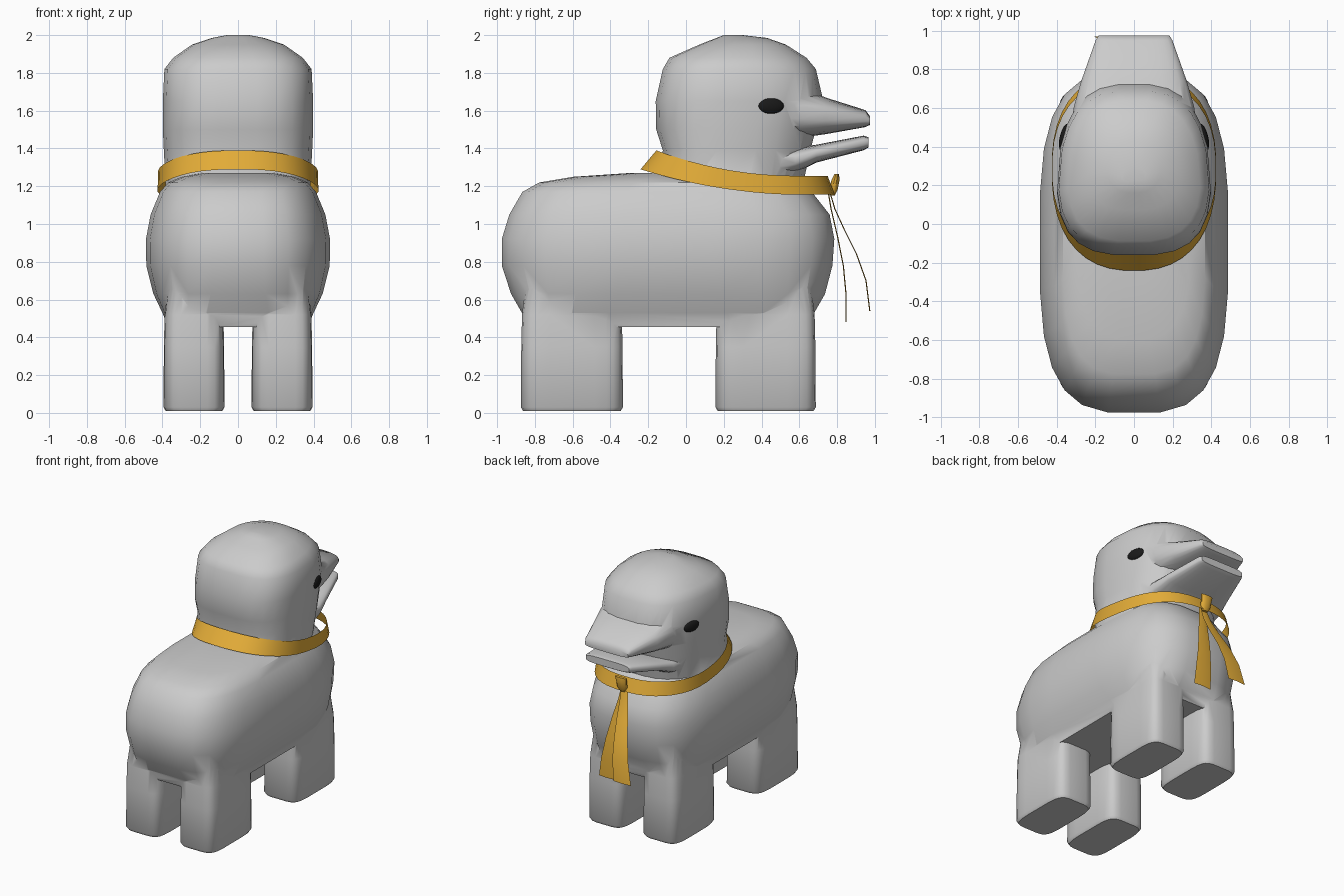
import bpy, bmesh
from math import sin, cos, pi, radians
from mathutils import Vector

if "Cube" in bpy.data.objects:
    bpy.data.objects.remove(bpy.data.objects["Cube"])


def material(name, rgb):
    m = bpy.data.materials.new(name)
    m.diffuse_color = (*rgb, 1)
    m.use_nodes = True
    m.node_tree.nodes["Principled BSDF"].inputs["Base Color"].default_value = m.diffuse_color
    return m


def make(name, rings, closed=True, caps=True, mat=None):
    """Skin a list of equal-length point rings."""
    bm = bmesh.new()
    vs = [[bm.verts.new(p) for p in r] for r in rings]
    n = len(vs[0])
    for a, b in zip(vs, vs[1:]):
        for i in range(n if closed else n - 1):
            j = (i + 1) % n
            bm.faces.new((a[i], a[j], b[j], b[i]))
    if caps:
        bm.faces.new(vs[0])
        bm.faces.new(vs[-1])
    bmesh.ops.recalc_face_normals(bm, faces=bm.faces)
    me = bpy.data.meshes.new(name)
    bm.to_mesh(me)
    bm.free()
    ob = bpy.data.objects.new(name, me)
    bpy.context.collection.objects.link(ob)
    if mat:
        me.materials.append(mat)
    return ob


def oval(a, b, n, count=24):
    """Superellipse points with half sizes a, b and squareness n."""
    out = []
    for i in range(count):
        t = 2 * pi * (i + 0.5) / count
        c, s = cos(t), sin(t)
        out.append((a * abs(c) ** (2 / n) * (1 if c > 0 else -1),
                    b * abs(s) ** (2 / n) * (1 if s > 0 else -1)))
    return out


def level(z, y0, y1, hw, n, cx=0, taper=0):
    """Horizontal ring, optionally narrowing towards +y."""
    h, c = (y1 - y0) / 2, (y0 + y1) / 2
    return [(cx + x * (1 - taper * max(0, y / h)), c + y, z) for x, y in oval(hw, h, n)]


def slice_y(y, z0, z1, hw, n):
    """Upright ring across the muzzle."""
    return [(x, y, (z0 + z1) / 2 + z) for x, z in oval(hw, (z1 - z0) / 2, n)]


def smooth(ob, angle=45):
    bpy.ops.object.select_all(action='DESELECT')
    ob.select_set(True)
    bpy.context.view_layer.objects.active = ob
    bpy.ops.object.shade_smooth_by_angle(angle=radians(angle))


# Torso
body = make("body", [level(*r) for r in (
    (0.455, -0.84, 0.65, 0.37, 5), (0.53, -0.872, 0.682, 0.402, 4.5),
    (0.63, -0.93, 0.74, 0.45, 3.6), (0.78, -0.98, 0.78, 0.488, 3.2),
    (0.92, -0.98, 0.79, 0.49, 3.2), (1.05, -0.94, 0.765, 0.465, 3.2),
    (1.17, -0.87, 0.67, 0.415, 3.3), (1.22, -0.78, 0.64, 0.37, 3.3),
    (1.25, -0.6, 0.58, 0.3, 3), (1.27, -0.3, 0.5, 0.2, 3))])

# Neck and skull
parts = [make("head", [level(*r[:5], taper=0.17) for r in (
    (1.0, -0.12, 0.58, 0.34, 3), (1.2, -0.15, 0.62, 0.385, 3),
    (1.39, -0.125, 0.66, 0.395, 3), (1.5, -0.16, 0.69, 0.40, 3),
    (1.65, -0.163, 0.73, 0.40, 3), (1.82, -0.125, 0.69, 0.392, 3),
    (1.88, -0.09, 0.64, 0.345, 2.8), (1.95, 0.07, 0.53, 0.245, 2.6),
    (1.985, 0.16, 0.43, 0.14, 2.4), (2.0, 0.2, 0.3, 0.06, 2.2))])]

# Upper muzzle and lower jaw
parts.append(make("upper_muzzle", [slice_y(*r) for r in (
    (0.4, 1.45, 1.76, 0.33, 3), (0.6, 1.455, 1.73, 0.315, 3),
    (0.74, 1.475, 1.67, 0.275, 3), (0.95, 1.513, 1.603, 0.2, 3.5),
    (0.975, 1.525, 1.57, 0.185, 4))]))
parts.append(make("lower_jaw", [slice_y(*r) for r in (
    (0.4, 1.22, 1.395, 0.33, 3), (0.58, 1.27, 1.405, 0.305, 3),
    (0.69, 1.325, 1.42, 0.275, 3), (0.94, 1.39, 1.468, 0.2, 3.5),
    (0.965, 1.405, 1.46, 0.185, 4))]))

# Four legs
for sx in (-1, 1):
    for y0, y1 in ((-0.875, -0.333), (0.155, 0.688)):
        parts.append(make("leg", [level(z, y0 + d, y1 - d, 0.162 - d, 5, sx * 0.233)
                                  for z, d in ((0.01, 0.012), (0.03, 0), (0.35, 0.002),
                                               (0.52, 0.006), (0.72, 0.03))]))

# Fuse everything into one skin
bpy.context.view_layer.objects.active = body
for p in parts:
    m = body.modifiers.new("join", 'BOOLEAN')
    m.operation, m.solver, m.object = 'UNION', 'EXACT', p
    bpy.ops.object.modifier_apply(modifier=m.name)
    bpy.data.objects.remove(p)
smooth(body)

# Eyes
black = material("black", (0.01, 0.01, 0.01))
for sx, side in ((-1, "left"), (1, "right")):
    bpy.ops.mesh.primitive_uv_sphere_add(segments=20, ring_count=12, radius=1,
                                         location=(sx * 0.362, 0.45, 1.625),
                                         rotation=(0, 0, sx * 0.24))
    eye = bpy.context.object
    eye.name = side + "_eye"
    eye.scale = (0.022, 0.07, 0.041)
    eye.data.materials.append(black)
    smooth(eye, 60)

# Ribbon collar: sagging band leaning outwards at the back
orange = material("orange", (0.78, 0.42, 0.04))


def sag(y):
    return 1.205 + 0.135 * max(0, (0.6 - y) / 0.8) ** 2


bands = [[], []]
for x, y in oval(0.425, 0.485, 2.4, 40):
    lean = 0.042 * (1 if y < 0 else -0.45) * abs(y) / 0.485
    for k, s in enumerate((-1, 1)):
        bands[k].append((x - s * 0.004 * x, 0.285 + y + s * lean, sag(0.285 + y) + s * 0.05))
collar = make("ribbon_collar", bands, caps=False, mat=orange)
smooth(collar)

# Knot and two hanging tails
knot = make("ribbon_knot", [[(x, 0.785 + y + (z - 1.2) * 0.2, z) for x, y in oval(w, d, 2.2, 12)]
                            for z, w, d in ((1.15, 0.025, 0.012), (1.18, 0.04, 0.022),
                                            (1.235, 0.045, 0.022), (1.265, 0.05, 0.012))],
            mat=orange)
smooth(knot)


def tail(name, path):
    rows = [[(x - w, y, z), (x, y + 0.006, z), (x + w, y, z)] for x, y, z, w in path]
    smooth(make(name, rows, closed=False, caps=False, mat=orange))


tail("left_ribbon_tail", [(0, 0.75, 1.2, 0.025), (-0.015, 0.785, 1.08, 0.035),
                          (-0.04, 0.84, 0.96, 0.048), (-0.07, 0.9, 0.84, 0.058),
                          (-0.1, 0.95, 0.7, 0.068), (-0.13, 0.97, 0.54, 0.075)])
tail("right_ribbon_tail", [(0, 0.745, 1.2, 0.025), (0.01, 0.765, 1.08, 0.035),
                           (0.03, 0.8, 0.93, 0.048), (0.05, 0.83, 0.78, 0.058),
                           (0.07, 0.845, 0.62, 0.068), (0.08, 0.845, 0.48, 0.075)])
